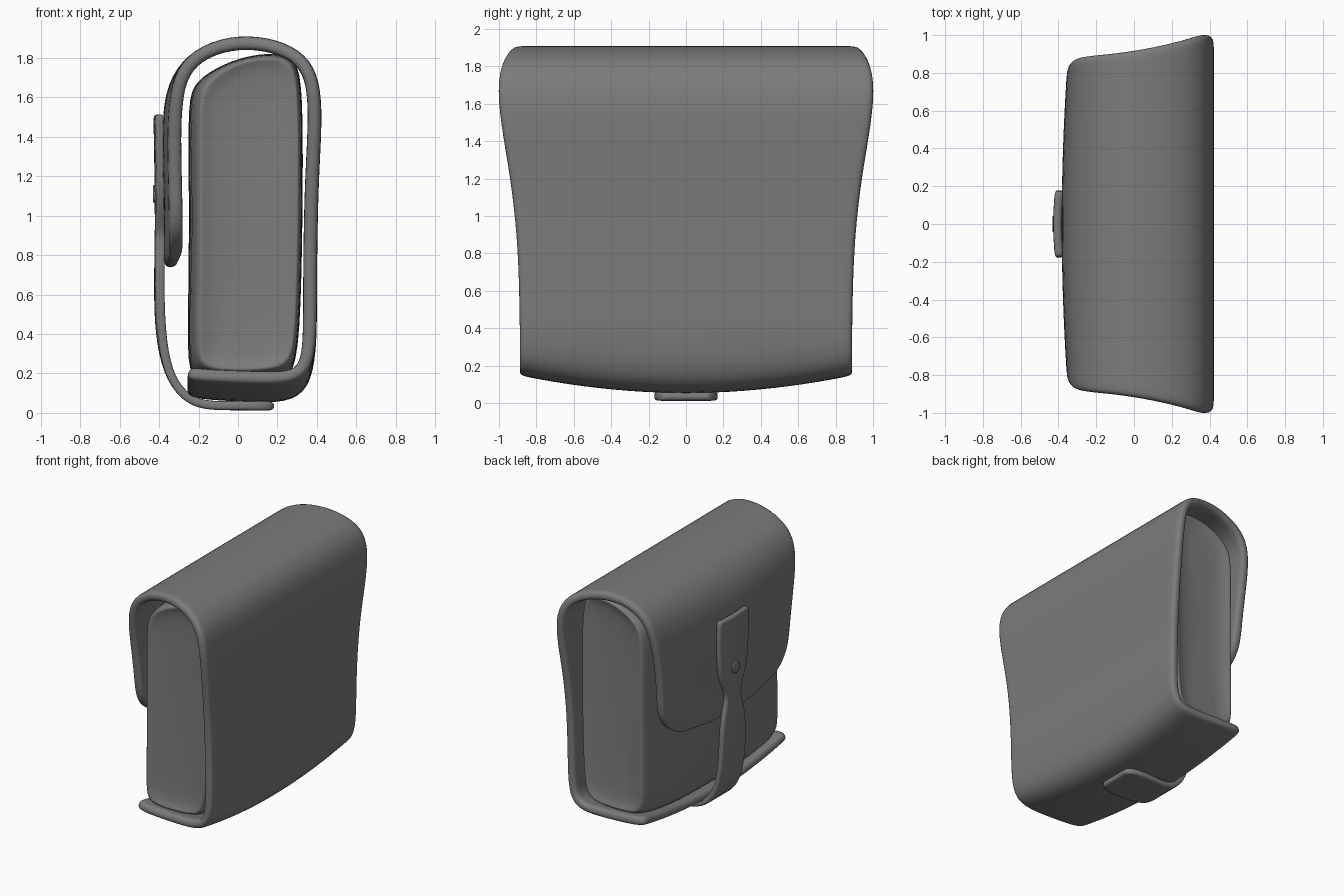
import bpy
import bmesh
from math import radians

if "Cube" in bpy.data.objects:
    bpy.data.objects.remove(bpy.data.objects["Cube"], do_unlink=True)

leather = bpy.data.materials.new("grey_leather")
leather.use_nodes = True
GREY = (0.2, 0.2, 0.2, 1)
leather.diffuse_color = GREY
bsdf = leather.node_tree.nodes["Principled BSDF"]
bsdf.inputs["Base Color"].default_value = GREY
bsdf.inputs["Roughness"].default_value = 0.7


def finish(name, bm, thickness=0, levels=2):
    """Turn a bmesh into a smooth, subdivided leather object."""
    bmesh.ops.recalc_face_normals(bm, faces=bm.faces)
    mesh = bpy.data.meshes.new(name)
    bm.to_mesh(mesh)
    bm.free()
    mesh.materials.append(leather)
    for face in mesh.polygons:
        face.use_smooth = True
    obj = bpy.data.objects.new(name, mesh)
    bpy.context.collection.objects.link(obj)
    if thickness:
        solid = obj.modifiers.new("thickness", "SOLIDIFY")
        solid.thickness = thickness
        solid.offset = 0
    sub = obj.modifiers.new("smooth", "SUBSURF")
    sub.levels = sub.render_levels = levels
    return obj


def bridge(bm, rows, closed=False):
    """Fill quads between neighbouring rows of vertices."""
    for a, b in zip(rows, rows[1:]):
        n = len(a)
        for i in range(n if closed else n - 1):
            j = (i + 1) % n
            bm.faces.new((a[i], a[j], b[j], b[i]))


def sheet(name, path, columns, thickness, bulge):
    """Sweep a strip along path points (x, z, half width, sag at the middle).
    The hanging front part bulges outward at the middle."""
    bm = bmesh.new()
    rows = []
    for x, z, half, sag in path:
        curl = bulge if x < -0.3 and z > 0.3 else 0
        rows.append([bm.verts.new((x + curl * u * u, u * half, z - sag * (1 - u * u)))
                     for u in columns])
    bridge(bm, rows)
    return finish(name, bm, thickness)


# Cover: bottom lip, bowed base, back panel, rounded top and front flap
cover_path = [
    (-0.255, 0.21, 0.86, 0.09), (-0.20, 0.195, 0.89, 0.095),
    (0.05, 0.185, 0.89, 0.1), (0.24, 0.18, 0.89, 0.1),
    (0.33, 0.215, 0.89, 0.08), (0.365, 0.33, 0.89, 0.03),
    (0.365, 0.6, 0.893, 0), (0.367, 0.9, 0.905, 0),
    (0.375, 1.2, 0.94, 0), (0.39, 1.45, 0.985, 0),
    (0.387, 1.64, 1.008, 0), (0.345, 1.77, 1.0, 0),
    (0.23, 1.85, 0.965, 0), (0.05, 1.885, 0.925, 0),
    (-0.13, 1.855, 0.9, 0), (-0.265, 1.765, 0.89, 0),
    (-0.342, 1.62, 0.87, 0), (-0.352, 1.4, 0.82, 0),
    (-0.345, 1.15, 0.785, 0), (-0.342, 0.97, 0.77, 0.02),
    (-0.342, 0.85, 0.68, 0.06), (-0.342, 0.785, 0.5, 0.05),
]
sheet("cover", cover_path, (-1, -0.94, -0.7, -0.35, 0, 0.35, 0.7, 0.94, 1),
      0.07, 0.03)

# Body: pouch with a sloped top, a bulging front and pillowed ends
outline = [
    (0.31, 0.29), (0.325, 0.8), (0.33, 1.3), (0.325, 1.7), (0.28, 1.82),
    (0.1, 1.825), (-0.08, 1.77), (-0.22, 1.68), (-0.255, 1.58), (-0.25, 1.2),
    (-0.25, 0.7), (-0.26, 0.3), (-0.235, 0.21), (0, 0.2), (0.25, 0.21),
]
sections = [(0.82, 0.82), (0.835, 0.91), (0.805, 0.97), (0.65, 1), (0.3, 1)]
sections += [(-y, s) for y, s in reversed(sections)]
bm = bmesh.new()
rings = []
for y, scale in sections:
    ring = []
    for x, z in outline:
        px = 0.05 + (x - 0.05) * scale
        # front corners curve back toward the ends
        if x < -0.1:
            px += 0.03 * (y / 0.83) ** 4
        # ends keep nearly their full height
        pz = 1 + (z - 1) * (1 - (1 - scale) * 0.3)
        if z < 0.25:
            pz -= 0.09 * (1 - (y / 0.86) ** 2)
        ring.append(bm.verts.new((px, y, pz)))
    rings.append(ring)
bridge(bm, rings, closed=True)
for ring in (rings[0], rings[-1]):
    # concave panel inside each end
    y = ring[0].co.y
    inner = [bm.verts.new((0.05 + (v.co.x - 0.05) * 0.6, y * 0.97,
                           1 + (v.co.z - 1) * 0.88)) for v in ring]
    bridge(bm, [ring, inner], closed=True)
    bm.faces.new(inner)
finish("body", bm)

# Strap: from under the base, up the front, necked below the stud
strap_path = [
    (0.185, 0.035, 0.12, 0), (0.14, 0.035, 0.165, 0), (0, 0.037, 0.175, 0),
    (-0.14, 0.035, 0.16, 0), (-0.25, 0.06, 0.15, 0), (-0.345, 0.17, 0.145, 0),
    (-0.395, 0.35, 0.145, 0), (-0.407, 0.55, 0.145, 0), (-0.405, 0.75, 0.13, 0),
    (-0.403, 0.88, 0.07, 0), (-0.402, 0.96, 0.1, 0), (-0.403, 1.08, 0.165, 0),
    (-0.405, 1.3, 0.18, 0), (-0.409, 1.48, 0.18, 0), (-0.409, 1.515, 0.17, 0),
]
sheet("strap", strap_path, (-1, -0.85, 0, 0.85, 1), 0.046, 0.014)

# Stud: small round fastener on the strap
bpy.ops.mesh.primitive_cylinder_add(vertices=16, radius=0.045, depth=0.025,
                                    location=(-0.419, 0, 1.11),
                                    rotation=(0, radians(90), 0))
stud = bpy.context.object
stud.name = "stud"
stud.data.materials.append(leather)
bevel = stud.modifiers.new("rounded_rim", "BEVEL")
bevel.width = 0.006
bevel.segments = 2
bpy.ops.object.shade_smooth_by_angle()
